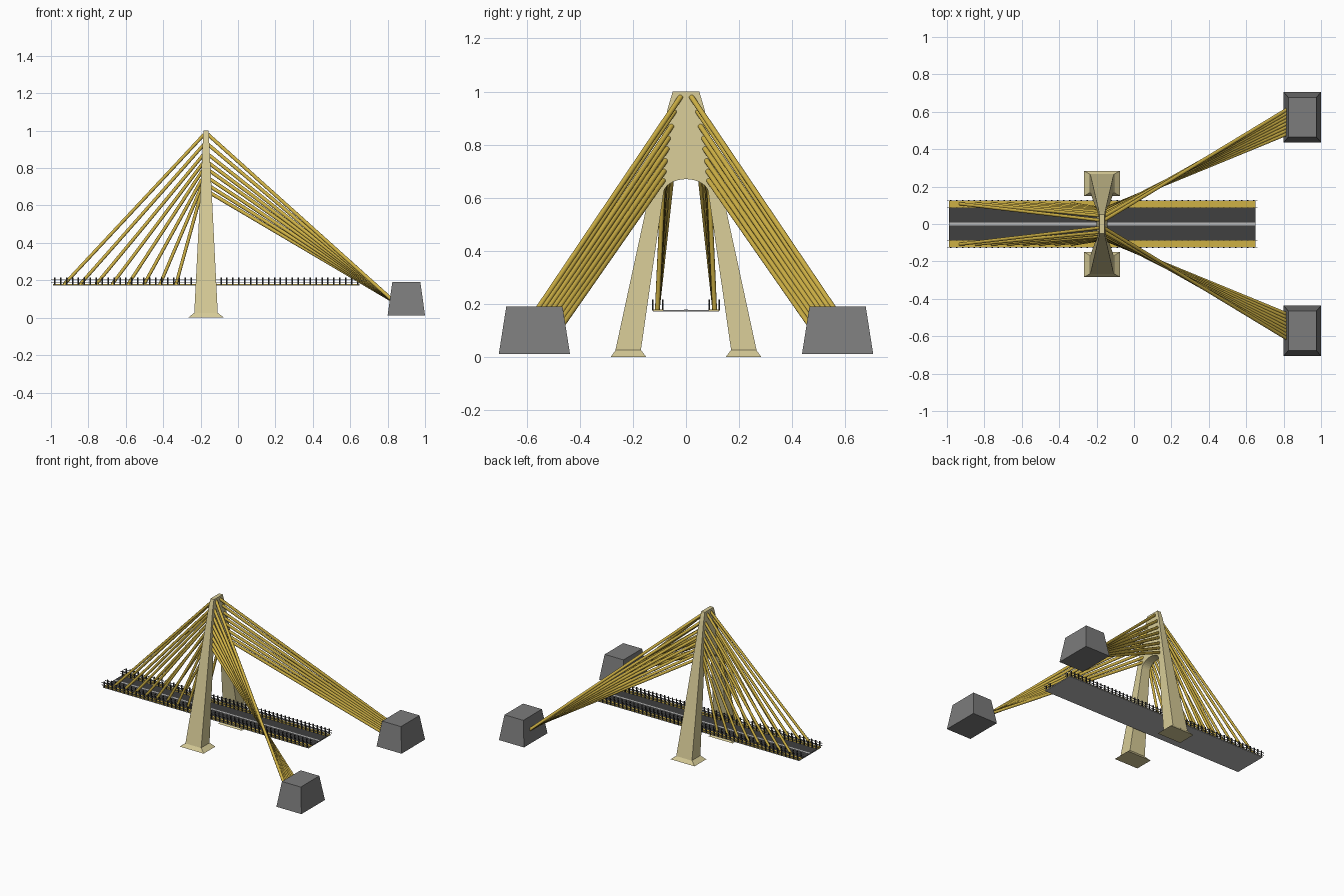
import bpy, bmesh, math
from mathutils import Vector, Matrix

cube = bpy.data.objects.get("Cube")
if cube:
    bpy.data.objects.remove(cube, do_unlink=True)


def material(name, rgb):
    m = bpy.data.materials.new(name)
    m.use_nodes = True
    m.diffuse_color = (*rgb, 1)
    m.node_tree.nodes["Principled BSDF"].inputs["Base Color"].default_value = (*rgb, 1)
    return m


STONE = material("sandstone", (0.68, 0.60, 0.31))
YELLOW = material("cable yellow", (0.62, 0.44, 0.06))
ASPHALT = material("asphalt", (0.05, 0.05, 0.05))
CONCRETE = material("anchor grey", (0.2, 0.2, 0.2))
LIGHT = material("light grey", (0.5, 0.5, 0.5))
BLACK = material("post black", (0.015, 0.015, 0.015))


def finish(name, bm, mat):
    bmesh.ops.recalc_face_normals(bm, faces=bm.faces)
    mesh = bpy.data.meshes.new(name)
    bm.to_mesh(mesh)
    bm.free()
    mesh.materials.append(mat)
    ob = bpy.data.objects.new(name, mesh)
    bpy.context.collection.objects.link(ob)
    return ob


def add_block(bm, low, high, inset=(0, 0)):
    """Box between two corners; inset narrows its top in x and y."""
    low, high = Vector(low), Vector(high)
    mid, size = (low + high) / 2, high - low
    for v in bmesh.ops.create_cube(bm, size=1)["verts"]:
        top = v.co.z > 0
        s = [size.x - 2 * inset[0] * top, size.y - 2 * inset[1] * top, size.z]
        v.co = mid + Vector(a * b for a, b in zip(v.co, s))


def block(name, mat, low, high, inset=(0, 0)):
    bm = bmesh.new()
    add_block(bm, low, high, inset)
    return finish(name, bm, mat)


def add_rod(bm, a, b, radius):
    a, b = Vector(a), Vector(b)
    turn = (b - a).to_track_quat('Z', 'Y').to_matrix().to_4x4()
    bmesh.ops.create_cone(bm, cap_ends=True, segments=10, radius1=radius, radius2=radius,
                          depth=(b - a).length, matrix=Matrix.Translation((a + b) / 2) @ turn)


# Tower: an arched outline, thinner towards the top
TOWER_X = -0.171


def tower_half(z):
    return 0.064 - 0.05 * z


arch = [(0.085 * math.cos(t), 0.615 + 0.055 * math.sin(t))
        for t in (math.pi / 2 * i / 8 for i in range(9))]
right = [(0.05, 1.0), (0.068, 0.94), (0.266, 0.025), (0.17, 0.025)] + arch
outline = right + [(-y, z) for y, z in reversed(right[:-1])]
bm = bmesh.new()
sides = [[bm.verts.new((TOWER_X + s * tower_half(z), y, z)) for y, z in outline] for s in (-1, 1)]
for ring in sides:
    bm.faces.new(ring)
n = len(outline)
for i in range(n):
    j = (i + 1) % n
    bm.faces.new((sides[0][i], sides[0][j], sides[1][j], sides[1][i]))
finish("tower", bm, STONE)

# Tower feet and cable anchors on both sides
for side, label in ((1, "back"), (-1, "front")):
    y0, y1 = sorted((side * 0.15, side * 0.284))
    block(label + "_foot", STONE, (TOWER_X - 0.096, y0, 0), (TOWER_X + 0.096, y1, 0.026),
          (0.033, 0.019))
    y0, y1 = sorted((side * 0.437, side * 0.705))
    block(label + "_anchor", CONCRETE, (0.8, y0, 0.012), (1.0, y1, 0.19), (0.025, 0.028))

# Deck with road, centre line and walkways
X0, X1 = -0.99, 0.65
block("deck_slab", LIGHT, (X0, -0.125, 0.171), (X1, 0.125, 0.176))
block("road", ASPHALT, (X0, -0.086, 0.176), (X1, 0.086, 0.178))
block("centre_line", LIGHT, (X0, -0.007, 0.178), (X1, 0.007, 0.179))
for side, label in ((1, "back"), (-1, "front")):
    y0, y1 = sorted((side * 0.086, side * 0.124))
    block(label + "_walkway", YELLOW, (X0, y0, 0.176), (X1, y1, 0.179))

# Railings along both edges of each walkway
rails, posts = bmesh.new(), bmesh.new()
POSTS = 52
for y in (-0.125, -0.087, 0.087, 0.125):
    for z in (0.189, 0.206):
        add_block(rails, (-1.0, y - 0.0015, z - 0.002), (0.66, y + 0.0015, z + 0.002))
    for i in range(POSTS):
        x = -0.98 + i * 1.62 / (POSTS - 1)
        add_block(posts, (x - 0.004, y - 0.0025, 0.175), (x + 0.004, y + 0.0025, 0.216))
finish("railing_bars", rails, LIGHT)
finish("railing_posts", posts, BLACK)

# Stay cables: a fan to the deck and a fan to the anchors on each side
TOPS = [(0.02, 0.98), (0.044, 0.925), (0.054, 0.87), (0.066, 0.825),
        (0.071, 0.785), (0.077, 0.74), (0.082, 0.70), (0.086, 0.665)]
for side, label in ((1, "back"), (-1, "front")):
    deck, anchor = bmesh.new(), bmesh.new()
    for i, (y, z) in enumerate(TOPS):
        reach = tower_half(z) - 0.005
        add_rod(deck, (TOWER_X - reach, side * y, z),
                (-0.93 + 0.0855 * i, side * 0.108, 0.178), 0.009)
        add_rod(anchor, (TOWER_X + reach, side * y, z),
                (0.83, side * (0.62 - 0.019 * i), 0.09), 0.01)
    for name, bm in (("_deck_cables", deck), ("_anchor_cables", anchor)):
        ob = finish(label + name, bm, YELLOW)
        bpy.ops.object.select_all(action='DESELECT')
        ob.select_set(True)
        bpy.context.view_layer.objects.active = ob
        bpy.ops.object.shade_smooth_by_angle(angle=math.radians(40))
